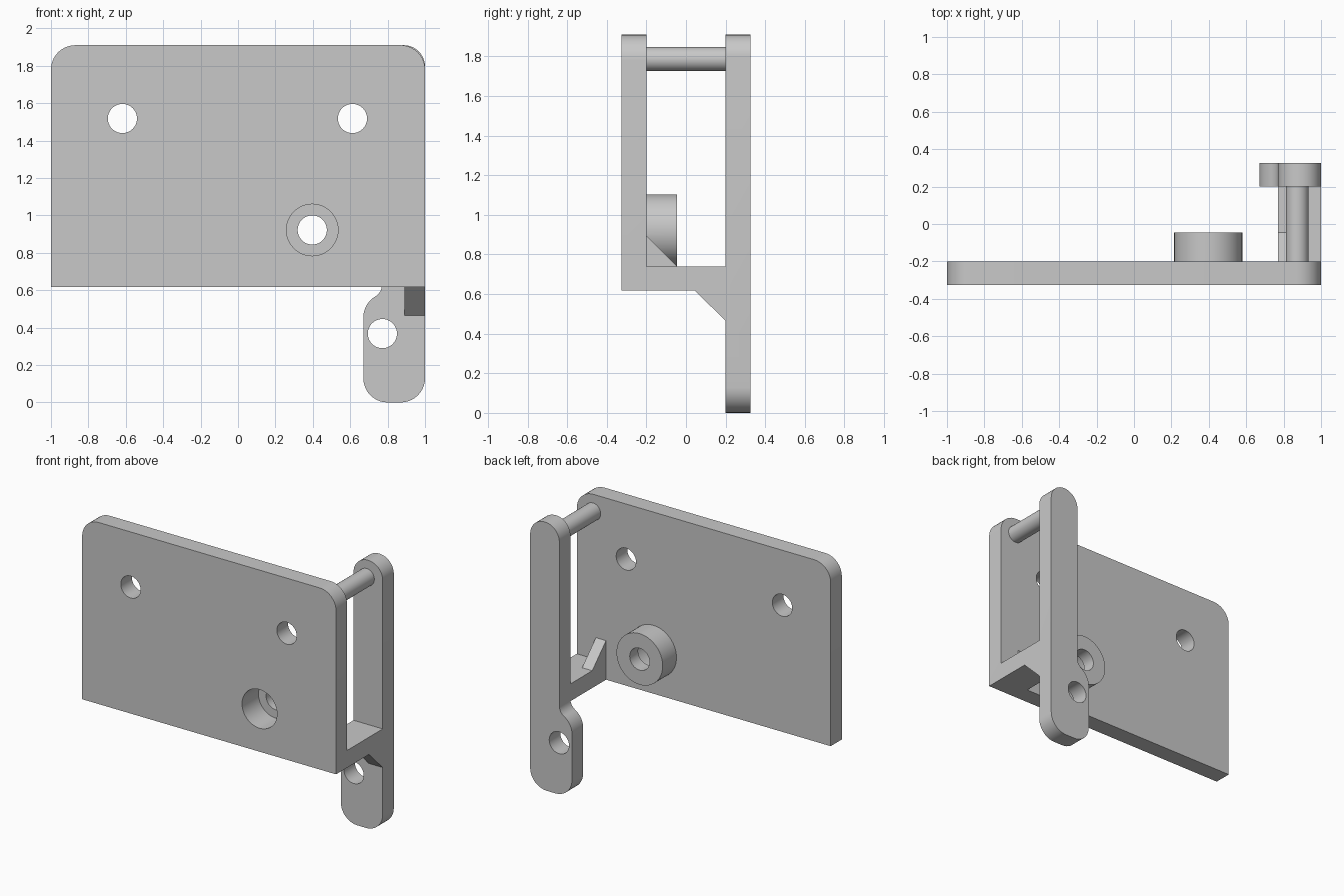
import bpy, bmesh, math
from mathutils import Vector

if "Cube" in bpy.data.objects:
    bpy.data.objects.remove(bpy.data.objects["Cube"], do_unlink=True)

grey = bpy.data.materials.new("plain grey")
grey.use_nodes = True
COLOUR = (0.58, 0.58, 0.58, 1)
grey.diffuse_color = COLOUR
grey.node_tree.nodes["Principled BSDF"].inputs["Base Color"].default_value = COLOUR


def fillet(corners, steps=10):
    """Outline from (u, v, radius) corners, rounding those with a radius."""
    out = []
    for i, (u, v, r) in enumerate(corners):
        p = Vector((u, v))
        if not r:
            out.append(p)
            continue
        a = (Vector(corners[i - 1][:2]) - p).normalized()
        b = (Vector(corners[(i + 1) % len(corners)][:2]) - p).normalized()
        half = a.angle(b) / 2
        centre = p + (a + b).normalized() * r / math.sin(half)
        start = (p + a * r / math.tan(half) - centre).normalized()
        end = (p + b * r / math.tan(half) - centre).normalized()
        out += [centre + start.slerp(end, k / steps).normalized() * r
                for k in range(steps + 1)]
    return out


def disc(u, v, r, n=48):
    return [Vector((u + r * math.cos(k * math.tau / n),
                    v + r * math.sin(k * math.tau / n))) for k in range(n)]


def extrude(name, outline, low, high, axis="y"):
    """Solid from an outline in xz (along y) or in yz (along x)."""
    bm = bmesh.new()
    place = (lambda p: (p.x, low, p.y)) if axis == "y" else (lambda p: (low, p.x, p.y))
    face = bm.faces.new([bm.verts.new(place(p)) for p in outline])
    grown = bmesh.ops.extrude_face_region(bm, geom=[face])
    shift = Vector((0, high - low, 0)) if axis == "y" else Vector((high - low, 0, 0))
    bmesh.ops.translate(bm, vec=shift,
                        verts=[g for g in grown["geom"] if isinstance(g, bmesh.types.BMVert)])
    bmesh.ops.recalc_face_normals(bm, faces=bm.faces)
    mesh = bpy.data.meshes.new(name)
    bm.to_mesh(mesh)
    bm.free()
    mesh.materials.append(grey)
    obj = bpy.data.objects.new(name, mesh)
    bpy.context.collection.objects.link(obj)
    return obj


def combine(base, parts, operation):
    """Boolean the parts into the base and discard them."""
    for part in parts:
        mod = base.modifiers.new(part.name, "BOOLEAN")
        mod.operation, mod.solver, mod.object = operation, "EXACT", part
    graph = bpy.context.evaluated_depsgraph_get()
    mesh = bpy.data.meshes.new_from_object(base.evaluated_get(graph))
    base.modifiers.clear()
    base.data = mesh
    for part in parts:
        bpy.data.objects.remove(part, do_unlink=True)


FRONT, INNER_FRONT, INNER_BACK, BACK = -0.325, -0.2, 0.2, 0.325
TOP, SHELF_TOP, SHELF_LOW = 1.91, 0.74, 0.617
ARM = 0.77

# Mounting plate with rounded top corners
bracket = extrude("bracket", fillet([(-1, SHELF_LOW, 0), (1, SHELF_LOW, 0),
                                     (1, TOP, 0.13), (-1, TOP, 0.13)]), FRONT, INNER_FRONT)

# Rear arm widening into the lower tab
arm = extrude("rear_arm", fillet([
    (0.67, 0, 0.13), (1, 0, 0.13), (1, TOP, 0.114), (ARM, TOP, 0.114),
    (ARM, 0.59, 0.075), (0.67, 0.525, 0.13)]), INNER_BACK, BACK)

# Shelf, its two gussets, the boss and the cross pin
shelf = extrude("shelf", fillet([(FRONT, SHELF_LOW, 0), (BACK, SHELF_LOW, 0),
                                 (BACK, SHELF_TOP, 0), (FRONT, SHELF_TOP, 0)]), ARM, 1, "x")
lower_gusset = extrude("lower_gusset", fillet([
    (0.045, SHELF_LOW, 0), (INNER_BACK, 0.465, 0), (0.25, 0.465, 0),
    (0.25, 0.68, 0), (0.045, 0.68, 0)]), 0.89, 1, "x")
upper_gusset = extrude("upper_gusset", fillet([
    (-0.25, 0.7, 0), (-0.045, 0.7, 0), (-0.045, SHELF_TOP, 0),
    (INNER_FRONT, 0.895, 0), (-0.25, 0.895, 0)]), ARM, 0.85, "x")
boss = extrude("boss", disc(0.397, 0.922, 0.182), -0.25, -0.045)
pin = extrude("cross_pin", disc(0.873, 1.787, 0.061), -0.25, 0.25)
combine(bracket, [arm, shelf, lower_gusset, upper_gusset, boss, pin], "UNION")

# Screw holes and the counterbore
holes = [extrude("hole_cutter", disc(x, z, 0.078), -0.5, 0.5 if x > 0.7 else 0.1)
         for x, z in [(-0.618, 1.518), (0.612, 1.518), (0.397, 0.922), (0.772, 0.368)]]
counterbore = extrude("counterbore_cutter", disc(0.397, 0.922, 0.138), -0.5, -0.14)
combine(bracket, holes + [counterbore], "DIFFERENCE")

# Merge flat regions, then smooth the round surfaces
bm = bmesh.new()
bm.from_mesh(bracket.data)
bmesh.ops.remove_doubles(bm, verts=bm.verts, dist=0.0001)
bmesh.ops.dissolve_limit(bm, angle_limit=0.01, verts=bm.verts, edges=bm.edges)
bm.to_mesh(bracket.data)
bm.free()
bpy.ops.object.select_all(action="DESELECT")
bracket.select_set(True)
bpy.context.view_layer.objects.active = bracket
bpy.ops.object.shade_smooth_by_angle(angle=math.radians(30))
